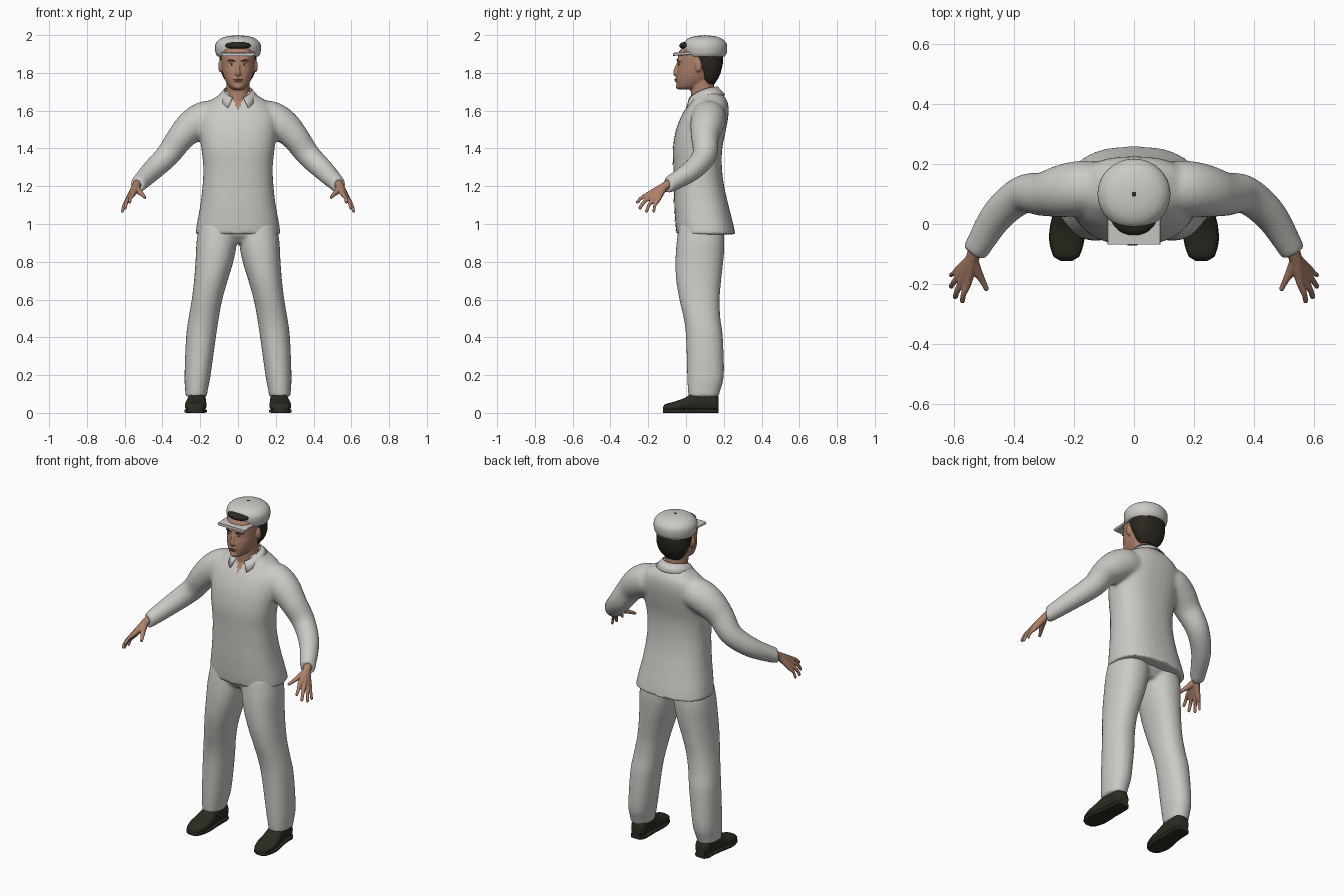
import bpy, bmesh, math
from mathutils import Vector, Matrix
from mathutils.bvhtree import BVHTree

if bpy.data.objects.get("Cube"):
    bpy.data.objects.remove(bpy.data.objects["Cube"])


def material(name, r, g, b):
    m = bpy.data.materials.new(name)
    m.use_nodes = True
    m.diffuse_color = (r, g, b, 1)
    node = m.node_tree.nodes["Principled BSDF"]
    node.inputs["Base Color"].default_value = (r, g, b, 1)
    node.inputs["Roughness"].default_value = 0.8
    return m


CLOTH = material("pale grey cloth", 0.60, 0.59, 0.56)
SKIN = material("warm skin", 0.42, 0.22, 0.145)
LEATHER = material("dark leather", 0.025, 0.024, 0.015)
HAIR = material("dark hair", 0.024, 0.021, 0.014)
LIP = material("lip", 0.30, 0.12, 0.09)
EYE = material("eye white", 0.45, 0.40, 0.36)


def spline(rows, n=5):
    """Smooth interpolation through rows of numbers."""
    out = []
    for i in range(len(rows) - 1):
        a, b, c, d = (rows[max(i - 1, 0)], rows[i], rows[i + 1], rows[min(i + 2, len(rows) - 1)])
        for k in range(n):
            t = k / n
            out.append([q + t * (r - p + t * (2 * p - 5 * q + 4 * r - s + t * (3 * (q - r) + s - p))) / 2
                        if i else q + (r - q) * t for p, q, r, s in zip(a, b, c, d)])
    return out + [list(rows[-1])]


def ring(c, u, v, p=2, n=32):
    def power(w):
        return math.copysign(abs(w) ** (2 / p), w)
    angles = [2 * math.pi * k / n for k in range(n)]
    return [Vector(c) + power(math.cos(t)) * Vector(u) + power(math.sin(t)) * Vector(v) for t in angles]


def loft(bm, rings):
    loops = [[bm.verts.new(p) for p in r] for r in rings]
    for a, b in zip(loops, loops[1:]):
        for k in range(len(a)):
            j = (k + 1) % len(a)
            bm.faces.new((a[k], a[j], b[j], b[k]))
    bm.faces.new(loops[0])
    bm.faces.new(loops[-1])


def stack(bm, rows, p=2.2):
    """Level sections: z, half width, front y, back y, centre x."""
    loft(bm, [ring((cx, (f + b) / 2, z), (w, 0, 0), (0, (b - f) / 2, 0), p)
              for z, w, f, b, cx in spline(rows)])


def tube(bm, rows, n=16):
    """Round sections along a path: x, y, z, radius."""
    pts = spline(rows)
    rings = []
    for i, (x, y, z, r) in enumerate(pts):
        d = Vector(pts[min(i + 1, len(pts) - 1)][:3]) - Vector(pts[max(i - 1, 0)][:3])
        u = d.cross(Vector((0.3, 1, 0.2))).normalized()
        rings.append(ring((x, y, z), u * r, d.cross(u).normalized() * r, 2, n))
    loft(bm, rings)


def ball(bm, c, size):
    bmesh.ops.create_uvsphere(bm, u_segments=24, v_segments=14, radius=1,
                              matrix=Matrix.Translation(c) @ Matrix.Diagonal((*size, 1)))


def finish(bm, name, mat, voxel=0, smooth=4):
    """Make an object; with a voxel size, fuse its overlapping volumes into one skin."""
    bmesh.ops.recalc_face_normals(bm, faces=bm.faces)
    me = bpy.data.meshes.new(name)
    bm.to_mesh(me)
    bm.free()
    ob = bpy.data.objects.new(name, me)
    bpy.context.collection.objects.link(ob)
    if voxel:
        rm = ob.modifiers.new("fuse", "REMESH")
        rm.mode, rm.voxel_size = "VOXEL", voxel
        sm = ob.modifiers.new("relax", "SMOOTH")
        sm.factor, sm.iterations = 0.5, smooth
        dg = bpy.context.evaluated_depsgraph_get()
        ob.data = bpy.data.meshes.new_from_object(ob.evaluated_get(dg))
        ob.modifiers.clear()
    ob.data.materials.clear()
    ob.data.materials.append(mat)
    bpy.ops.object.select_all(action="DESELECT")
    ob.select_set(True)
    bpy.context.view_layer.objects.active = ob
    bpy.ops.object.shade_smooth_by_angle(angle=math.radians(50))
    return ob


def front_finder(ob):
    tree = BVHTree.FromPolygons([v.co for v in ob.data.vertices], [p.vertices for p in ob.data.polygons])
    return lambda x, z: tree.ray_cast(Vector((x, -1, z)), Vector((0, 1, 0)))[0].y


# Shirt with sleeves
bm = bmesh.new()
stack(bm, [(0.945, .226, -.05, .262, 0), (1.0, .218, -.056, .25, 0), (1.1, .2, -.062, .225, 0),
           (1.2, .188, -.064, .202, 0), (1.3, .184, -.067, .19, 0), (1.4, .194, -.069, .192, 0),
           (1.5, .207, -.052, .212, 0), (1.58, .205, -.02, .225, 0), (1.64, .165, .018, .222, 0),
           (1.68, .105, .038, .2, 0), (1.705, .08, .045, .17, 0)], 2.4)
for s in (1, -1):
    tube(bm, [(s * .08, .12, 1.575, .085), (s * .17, .12, 1.56, .092), (s * .24, .11, 1.52, .088),
              (s * .302, .1, 1.46, .074), (s * .372, .098, 1.365, .064), (s * .455, .03, 1.283, .056),
              (s * .524, -.08, 1.214, .044), (s * .534, -.097, 1.206, .043)], 24)
shirt = finish(bm, "shirt", CLOTH, 0.01, 6)
shirt.data.materials.append(SKIN)
for f in shirt.data.polygons:
    c = f.center
    f.material_index = int(c.z > 1.6 and c.y < .08 and abs(c.x) < (c.z - 1.6) * .45)

# Placket strip down the shirt front
shirt_front = front_finder(shirt)
bm = bmesh.new()
cols = [[bm.verts.new((x, shirt_front(x, z) - .003, z)) for x in (-.022, 0, .012)]
        for z in [.955 + .65 * k / 30 for k in range(31)]]
for a, b in zip(cols, cols[1:]):
    for k in (0, 1):
        bm.faces.new((a[k], a[k + 1], b[k + 1], b[k]))
finish(bm, "placket", CLOTH)

# Folded collar, open at the front
bm = bmesh.new()
strip = []
for k in range(33):
    a = 2.75 * (k / 16 - 1)
    f = ((1 - math.cos(a)) / 2) ** 2
    sx, cy = math.sin(a), math.cos(a)
    tip = .025 * max(0, abs(a) - 2.2)
    strip.append((bm.verts.new((.075 * sx, .09 + .078 * cy, 1.727 - .06 * f)),
                  bm.verts.new((.108 * sx + math.copysign(tip, a), .1 + .108 * cy, 1.685 - .06 * f - tip))))
for a, b in zip(strip, strip[1:]):
    bm.faces.new((a[0], a[1], b[1], b[0]))
collar = finish(bm, "collar", CLOTH)
collar.modifiers.new("thickness", "SOLIDIFY").thickness = 0.006

# Trousers
bm = bmesh.new()
stack(bm, [(.9, .13, 0, .16, 0), (.94, .19, -.035, .19, 0), (1.0, .2, -.04, .2, 0), (1.06, .18, -.03, .19, 0)])
for s in (1, -1):
    stack(bm, [(.085, .056, .012, .172, s * .222), (.12, .06, .01, .182, s * .22), (.2, .069, .006, .2, s * .214),
               (.4, .079, 0, .195, s * .196), (.5, .08, -.012, .182, s * .182), (.6, .081, -.035, .178, s * .164),
               (.7, .089, -.052, .186, s * .144), (.8, .1, -.056, .197, s * .125),
               (.9, .107, -.05, .203, s * .113), (1.0, .1, -.035, .195, s * .105)])
finish(bm, "trousers", CLOTH, 0.01, 5)

# Shoes with flat soles
for s, side in ((1, "left"), (-1, "right")):
    shape = spline([(-.123, .226, .018, .032), (-.11, .226, .04, .046), (-.06, .225, .056, .06),
                    (-.01, .223, .056, .078), (.04, .219, .049, .106), (.1, .215, .045, .114),
                    (.15, .215, .043, .108), (.172, .215, .03, .085)])
    bm = bmesh.new()
    loft(bm, [ring((s * x, y, (h + .008) / 2), (w, 0, 0), (0, 0, (h - .008) / 2), 2.5) for y, x, w, h in shape])
    finish(bm, side + "_shoe", LEATHER)
    bm = bmesh.new()
    loft(bm, [ring((s * x, y, .01), (w + .002, 0, 0), (0, 0, .01), 6) for y, x, w, h in shape])
    finish(bm, side + "_sole", LEATHER)

# Hands: palm bones and fingers fused together
FINGERS = [((.556, -.198, 1.158), (.575, -.263, 1.112), .0095), ((.574, -.19, 1.143), (.599, -.248, 1.08), .0098),
           ((.583, -.171, 1.13), (.614, -.212, 1.063), .0092), ((.584, -.15, 1.126), (.614, -.172, 1.062), .0082)]
for s, side in ((1, "left"), (-1, "right")):
    bm = bmesh.new()
    for k, (base, end, r) in enumerate(FINGERS):
        a, b = Vector(base), Vector(end)
        bend = a.lerp(b, .5) + Vector((.004, -.004, .004))
        path = [((.526, -.075, 1.22), .026), ((.54, -.115, 1.198), .022), (a, .0135),
                (bend, r), (a.lerp(b, .93), r * .9), (b, r * .55)]
        tube(bm, [(s * p[0], p[1], p[2], r) for p, r in path])
    tube(bm, [(s * x, y, z, r) for x, y, z, r in [(.54, -.12, 1.195, .02), (.524, -.158, 1.172, .016),
              (.506, -.19, 1.155, .011), (.491, -.222, 1.138, .008)]])
    finish(bm, side + "_hand", SKIN, 0.004, 2)

# Head, neck, nose, ears
bm = bmesh.new()
stack(bm, [(1.712, .028, -.036, .03, 0), (1.725, .046, -.046, .08, 0), (1.76, .068, -.05, .13, 0),
           (1.8, .082, -.049, .16, 0), (1.84, .088, -.044, .178, 0), (1.88, .091, -.044, .188, 0),
           (1.92, .088, -.032, .188, 0), (1.955, .07, .005, .16, 0)], 2.25)
tube(bm, [(0, .09, 1.62, .066), (0, .088, 1.7, .063), (0, .08, 1.79, .062)], 24)
tube(bm, [(0, -.04, 1.856, .007), (0, -.05, 1.83, .009), (0, -.057, 1.8, .012), (0, -.048, 1.788, .01)])
ball(bm, (0, -.043, 1.728), (.022, .012, .015))
ball(bm, (0, -.046, 1.762), (.024, .012, .014))
for s in (1, -1):
    ball(bm, (s * .012, -.047, 1.795), (.009, .01, .008))
    ball(bm, (s * .094, .066, 1.835), (.011, .017, .032))
    ball(bm, (s * .03, -.034, 1.867), (.028, .014, .008))
head = finish(bm, "head", SKIN, 0.005, 3)
face = front_finder(head)

# Eyes, brows and lips
for s, side in ((1, "left"), (-1, "right")):
    bm = bmesh.new()
    ball(bm, (s * .034, face(s * .034, 1.845), 1.845), (.013, .003, .0048))
    finish(bm, side + "_eye", EYE)
    bm = bmesh.new()
    ball(bm, (s * .034, face(s * .034, 1.845) - .001, 1.845), (.005, .0035, .0046))
    finish(bm, side + "_iris", HAIR)
    bm = bmesh.new()
    tube(bm, [(s * x, face(s * x, z), z, r) for x, z, r in
              [(.014, 1.861, .002), (.028, 1.867, .0035), (.044, 1.869, .003), (.058, 1.863, .0015)]])
    finish(bm, side + "_brow", HAIR)
bm = bmesh.new()
for z in (1.765, 1.758):
    tube(bm, [(x, face(x, z) + .001, z, .0045 - abs(x) * .12) for x in (-.023, -.01, 0, .01, .023)])
finish(bm, "lips", LIP)

# Hair at the back and sides, and the tuft in the cap opening
bm = bmesh.new()
stack(bm, [(1.742, .05, .09, .152, 0), (1.77, .074, .082, .17, 0), (1.8, .088, .07, .183, 0),
           (1.83, .096, .05, .191, 0), (1.86, .098, .03, .196, 0), (1.91, .098, .01, .196, 0)], 2.4)
finish(bm, "hair", HAIR)
bm = bmesh.new()
ball(bm, (0, .012, 1.944), (.07, .048, .023))
finish(bm, "front_tuft", HAIR)

# Cap crown, brim and button
bm = bmesh.new()
stack(bm, [(z, r, .1 - r * .97, .1 + r * .97, 0) for z, r in
           [(1.886, .108), (1.9, .117), (1.93, .122), (1.957, .117), (1.98, .095), (1.993, .06), (1.998, .02)]], 2)
finish(bm, "cap_crown", CLOTH)
bm = bmesh.new()
loft(bm, [ring((0, y, 1.898 + .06 * (y + .07)), (.088, 0, 0), (0, 0, .008), 7) for y in (-.068, -.03, .01, .05)])
finish(bm, "cap_brim", CLOTH)
bm = bmesh.new()
ball(bm, (0, .1, 1.997), (.008, .008, .003))
finish(bm, "cap_button", LEATHER)
